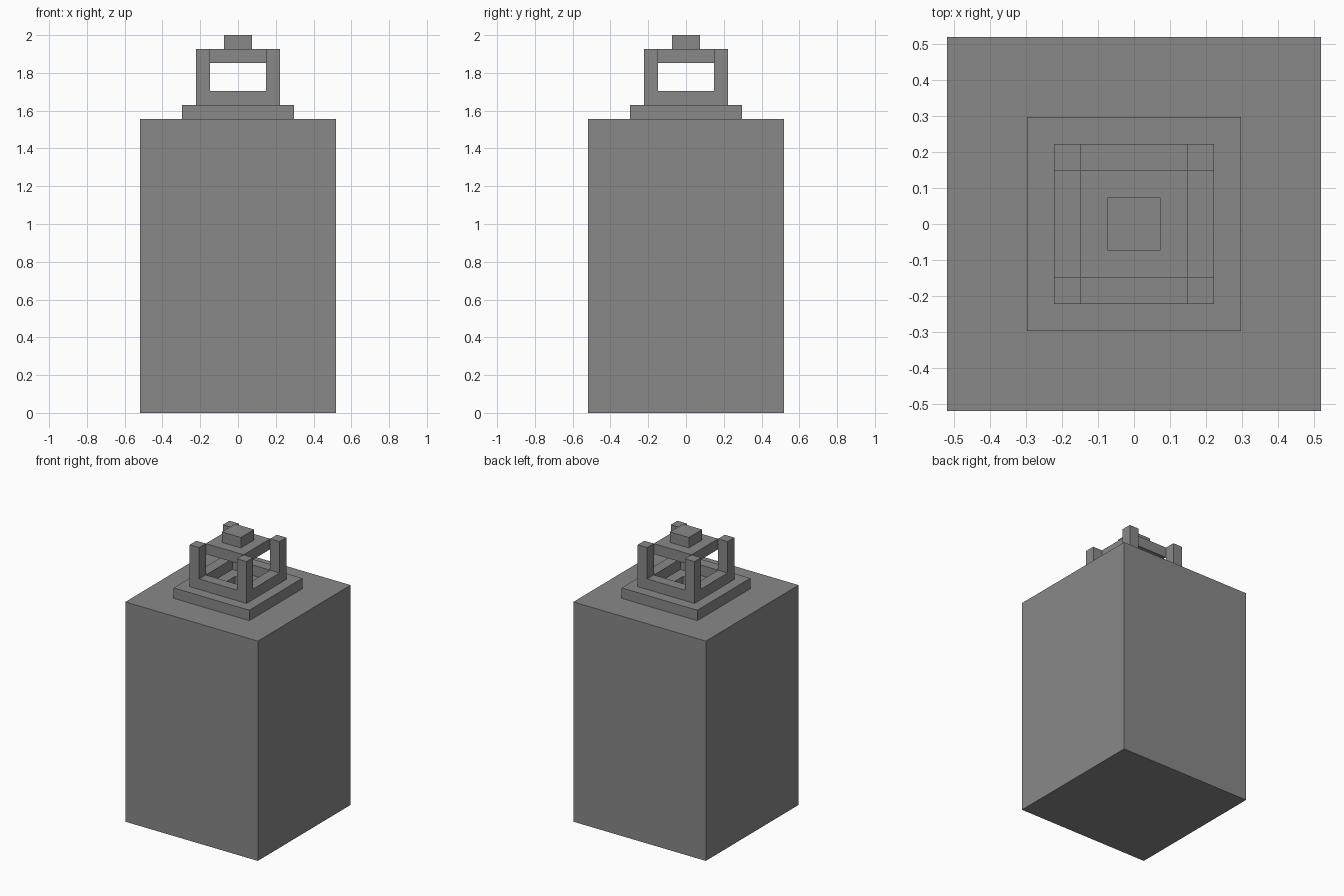
import bpy
import bmesh

U = 2 / 27  # building unit: the whole model is 27 units tall

default = bpy.data.objects.get("Cube")
if default:
    bpy.data.objects.remove(default, do_unlink=True)

grey = bpy.data.materials.new("plain grey")
grey.use_nodes = True
GREY = (0.25, 0.25, 0.25, 1)
grey.diffuse_color = GREY
grey.node_tree.nodes["Principled BSDF"].inputs["Base Color"].default_value = GREY


def finish(name, bm):
    bmesh.ops.recalc_face_normals(bm, faces=bm.faces)
    mesh = bpy.data.meshes.new(name)
    bm.to_mesh(mesh)
    bm.free()
    mesh.materials.append(grey)
    obj = bpy.data.objects.new(name, mesh)
    bpy.context.collection.objects.link(obj)
    return obj


def block(name, half, bottom, top, x=0, y=0):
    """Square block, sizes in building units."""
    bm = bmesh.new()
    bmesh.ops.create_cube(bm, size=1)
    for v in bm.verts:
        v.co.x = (x + v.co.x * 2 * half) * U
        v.co.y = (y + v.co.y * 2 * half) * U
        v.co.z = (top if v.co.z > 0 else bottom) * U
    return finish(name, bm)


def frame(name, outer, inner, bottom, top):
    """Square ring with an open middle."""
    bm = bmesh.new()
    corners = [(-1, -1), (1, -1), (1, 1), (-1, 1)]
    loops = [[bm.verts.new((sx * h * U, sy * h * U, z * U)) for sx, sy in corners]
             for h, z in ((outer, bottom), (outer, top), (inner, top), (inner, bottom))]
    for k in range(4):
        a, b = loops[k], loops[(k + 1) % 4]
        for i in range(4):
            j = (i + 1) % 4
            bm.faces.new((a[i], a[j], b[j], b[i]))
    return finish(name, bm)


# Main body and stepped collar with a small central opening
block("body", 7, 0, 21)
frame("collar", 4, 1, 21, 22)

# Open cage: low rail, four corner posts, raised slab and knob
frame("cage_rail", 3, 2, 22, 23)
for side, sx in (("left", 1), ("right", -1)):
    for end, sy in (("front", -1), ("back", 1)):
        block(f"{end}_{side}_post", 0.5, 22, 26, sx * 2.5, sy * 2.5)
block("cage_roof", 2, 25, 26)
block("knob", 1, 26, 27)
